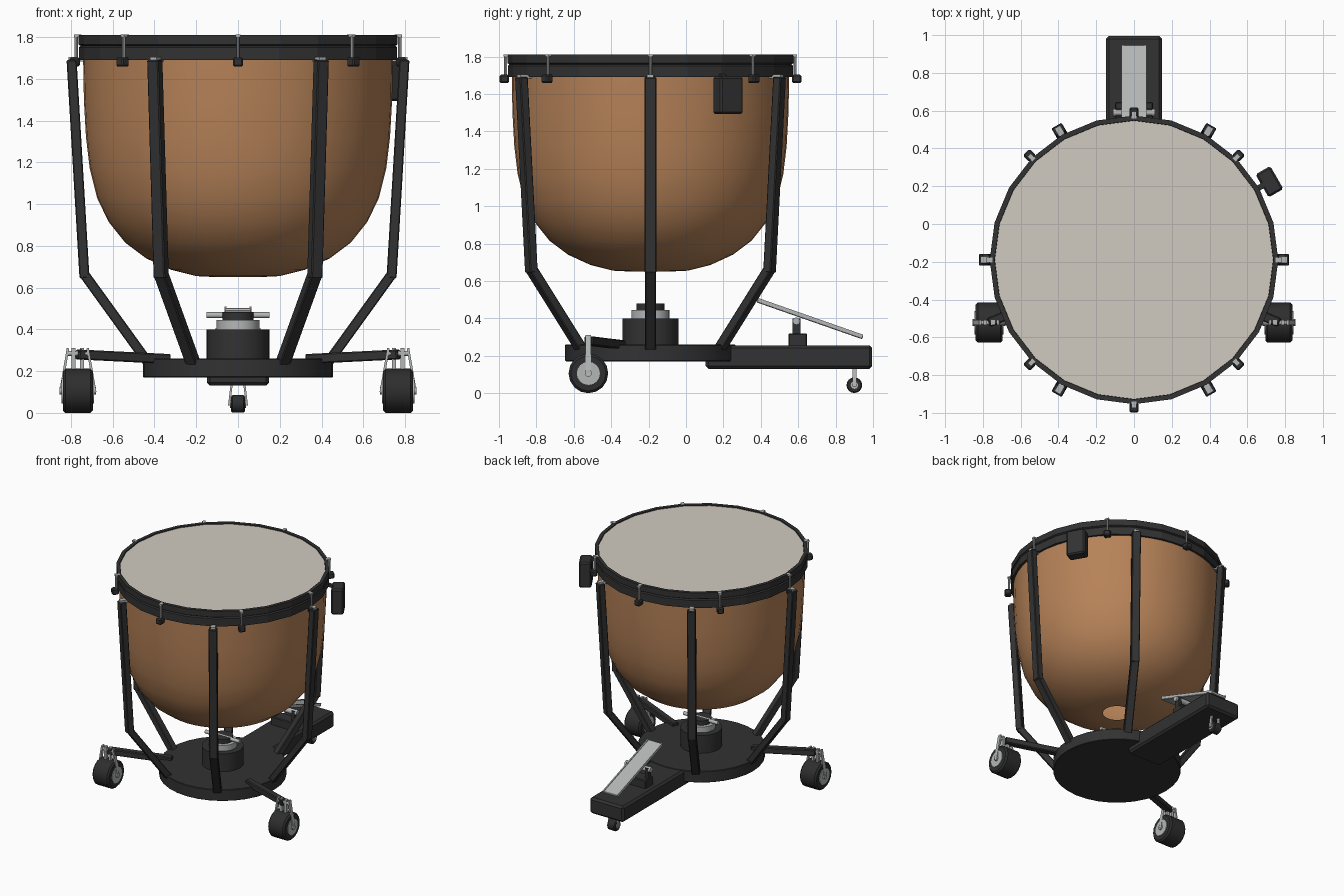
import bpy, bmesh, math
from mathutils import Vector, Matrix

if "Cube" in bpy.data.objects:
    bpy.data.objects.remove(bpy.data.objects["Cube"])

CY = -0.19  # drum axis offset in y


def mat(name, r, g, b):
    m = bpy.data.materials.new(name)
    m.diffuse_color = (r, g, b, 1)
    m.use_nodes = True
    m.node_tree.nodes["Principled BSDF"].inputs["Base Color"].default_value = m.diffuse_color
    return m


BLACK = mat("black metal", 0.032, 0.032, 0.033)
RUBBER = mat("rubber", 0.027, 0.027, 0.028)
COPPER = mat("copper", 0.47, 0.225, 0.098)
SKIN = mat("drum skin", 0.64, 0.60, 0.53)
STEEL = mat("steel", 0.46, 0.47, 0.47)


def finish(name, bm, m, smooth=False, bevel=0):
    bmesh.ops.recalc_face_normals(bm, faces=bm.faces)
    me = bpy.data.meshes.new(name)
    bm.to_mesh(me)
    bm.free()
    me.materials.append(m)
    ob = bpy.data.objects.new(name, me)
    bpy.context.collection.objects.link(ob)
    if bevel:
        b = ob.modifiers.new("bevel", 'BEVEL')
        b.width, b.segments = bevel, 1
    if smooth:
        bpy.context.view_layer.objects.active = ob
        ob.select_set(True)
        bpy.ops.object.shade_smooth_by_angle(angle=math.radians(35))
        ob.select_set(False)
    return ob


def box(name, loc, size, m, rot=0, bevel=0):
    bm = bmesh.new()
    M = Matrix.Translation(loc) @ Matrix.Rotation(rot, 4, 'Z') @ Matrix.Diagonal((*size, 1))
    bmesh.ops.create_cube(bm, size=1, matrix=M)
    return finish(name, bm, m, bevel=bevel)


def frame(a, b, side):
    # matrix at the midpoint of a-b, local z along a-b, local x near side
    z = (b - a).normalized()
    y = z.cross(side).normalized()
    x = y.cross(z)
    return Matrix.Translation((a + b) / 2) @ Matrix((x, y, z)).transposed().to_4x4()


def beam(name, a, b, w, t, m, side=(1, 0, 0), bevel=0):
    a, b = Vector(a), Vector(b)
    bm = bmesh.new()
    M = frame(a, b, Vector(side)) @ Matrix.Diagonal((w, t, (b - a).length, 1))
    bmesh.ops.create_cube(bm, size=1, matrix=M)
    return finish(name, bm, m, bevel=bevel)


def rod(name, a, b, r, m, n=12, bevel=0, smooth=True):
    a, b = Vector(a), Vector(b)
    d = (b - a).normalized()
    M = frame(a, b, Vector((0, 1, 0)) if abs(d.y) < 0.9 else Vector((1, 0, 0)))
    bm = bmesh.new()
    bmesh.ops.create_cone(bm, cap_ends=True, segments=n, radius1=r, radius2=r,
                          depth=(b - a).length, matrix=M)
    return finish(name, bm, m, smooth, bevel)


def lathe(name, prof, n, m, closed=False, smooth=True):
    bm = bmesh.new()
    rings = [[bm.verts.new((r * math.cos(2 * math.pi * i / n),
                            CY + r * math.sin(2 * math.pi * i / n), z)) for i in range(n)]
             for r, z in prof]
    pairs = list(zip(rings, rings[1:])) + ([(rings[-1], rings[0])] if closed else [])
    for p, q in pairs:
        for i in range(n):
            j = (i + 1) % n
            bm.faces.new((p[i], p[j], q[j], q[i]))
    return finish(name, bm, m, smooth)


def polar(ang, r, z):
    return Vector((r * math.cos(ang), CY + r * math.sin(ang), z))


# kettle with open vent at the bottom
lathe("bowl", [(0.10, 0.65), (0.20, 0.655), (0.32, 0.685), (0.44, 0.74), (0.54, 0.815),
               (0.62, 0.915), (0.675, 1.03), (0.71, 1.17), (0.728, 1.32), (0.738, 1.5),
               (0.742, 1.72)], 48, COPPER)
# counter hoop and drum head
lathe("hoop", [(0.735, 1.69), (0.762, 1.69), (0.762, 1.75), (0.754, 1.758), (0.764, 1.764),
               (0.764, 1.81), (0.738, 1.81), (0.735, 1.79)], 24, BLACK, True, False)
rod("drum_head", (0, CY, 1.785), (0, CY, 1.802), 0.742, SKIN, 24).rotation_euler = (0, 0, 0)

# tuning lugs
for i in range(8):
    a = i * math.pi / 4
    rod("tuning_rod", polar(a, 0.774, 1.69), polar(a, 0.774, 1.80), 0.008, STEEL, 8)
    box("rod_claw", polar(a, 0.767, 1.805), (0.035, 0.025, 0.012), STEEL, a)
    box("lug_block", polar(a, 0.782, 1.68), (0.05, 0.05, 0.045), BLACK, a, 0.008)

# six bent struts
for i in range(6):
    a = i * math.pi / 3
    t = (-math.sin(a), math.cos(a), 0)
    beam("upper_strut", polar(a, 0.735, 0.645), polar(a, 0.797, 1.69), 0.062, 0.048, BLACK, t, 0.005)
    beam("lower_strut", polar(a, 0.43, 0.24), polar(a, 0.737, 0.665), 0.06, 0.048, BLACK, t, 0.005)
    box("strut_cap", polar(a, 0.79, 1.694), (0.045, 0.035, 0.022), STEEL, a)
    beam("strut_bracket", polar(a, 0.735, 1.69), polar(a, 0.79, 1.69), 0.03, 0.015, STEEL, t)

# base disc and hub stack
rod("base_disc", (0, CY, 0.17), (0, CY, 0.26), 0.456, BLACK, 32, 0.004)
rod("hub", (0, CY, 0.25), (0, CY, 0.40), 0.15, BLACK, 24)
rod("hub_collar", (0, CY, 0.40), (0, CY, 0.445), 0.102, STEEL, 24)
rod("hub_top", (0, CY, 0.445), (0, CY, 0.48), 0.075, BLACK, 24)
rod("hub_crossbar", (-0.15, CY, 0.468), (0.15, CY, 0.468), 0.014, STEEL)

# pedal housing, bracket and foot plate
box("pedal_housing", (0, 0.55, 0.193), (0.296, 0.89, 0.126), BLACK, 0, 0.015)
box("pedal_block", (0, 0.597, 0.285), (0.2, 0.1, 0.07), BLACK, 0, 0.006)
for s in (-1, 1):
    box("pedal_ear", (s * 0.082, 0.59, 0.355), (0.025, 0.042, 0.09), BLACK)
rod("pedal_axle", (-0.11, 0.59, 0.385), (0.11, 0.59, 0.385), 0.02, STEEL)
beam("pedal_plate", (0, 0.38, 0.495), (0, 0.945, 0.298), 0.13, 0.02, STEEL, bevel=0.004)
for s in (-1, 1):
    beam("pedal_edge", (s * 0.06, 0.385, 0.503), (s * 0.06, 0.945, 0.307), 0.01, 0.012, STEEL)

# small caster under the pedal
rod("pedal_wheel", (-0.033, 0.9, 0.043), (0.033, 0.9, 0.043), 0.042, RUBBER, 16, 0.006)
rod("pedal_wheel_hub", (-0.038, 0.9, 0.043), (0.038, 0.9, 0.043), 0.02, STEEL)
for s in (-1, 1):
    beam("pedal_fork", (s * 0.043, 0.9, 0.035), (s * 0.03, 0.9, 0.14), 0.01, 0.022, STEEL)

# two big wheels on arms
for s in (-1, 1):
    x, y, z = s * 0.767, -0.522, 0.106
    beam("wheel_arm", (s * 0.33, -0.345, 0.258), (s * 0.77, -0.522, 0.28), 0.05, 0.048,
         BLACK, (0, 1, 0), 0.006)
    rod("wheel", (x - 0.072, y, z), (x + 0.072, y, z), 0.106, RUBBER, 16, 0.012)
    rod("wheel_hub", (x - 0.077, y, z), (x + 0.077, y, z), 0.062, STEEL, 16)
    rod("wheel_axle", (x - 0.088, y, z), (x + 0.088, y, z), 0.018, STEEL)
    rod("fork_crossbar", (x - 0.05, y, 0.285), (x + 0.05, y, 0.285), 0.012, STEEL)
    for k in (-1, 1):
        beam("wheel_fork", (x + k * 0.083, y, 0.10), (x + k * 0.047, y, 0.31), 0.012, 0.028, STEEL)
        beam("fork_inner", (x + k * 0.02, y, 0.20), (x + k * 0.02, y, 0.31), 0.02, 0.025, STEEL)

# tuning gauge hung from the hoop
g = math.radians(30)
box("tuning_gauge", polar(g, 0.828, 1.593), (0.09, 0.14, 0.2), BLACK, g, 0.01)
beam("gauge_clip", polar(g, 0.75, 1.70), polar(g, 0.81, 1.68), 0.03, 0.02, BLACK,
     (-math.sin(g), math.cos(g), 0))
